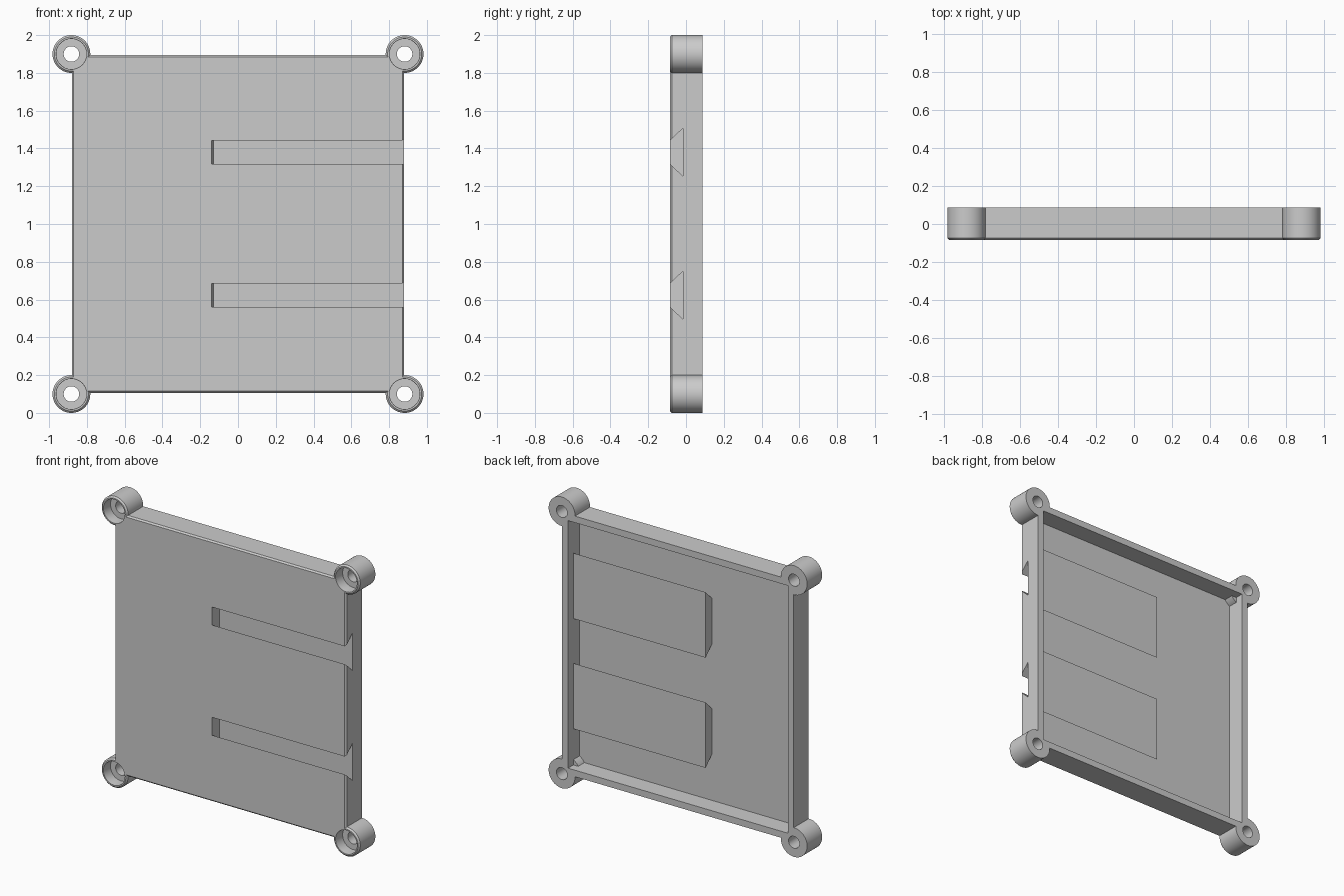
import bpy
import bmesh
from math import cos, sin, tau

if "Cube" in bpy.data.objects:
    bpy.data.objects.remove(bpy.data.objects["Cube"])

grey = bpy.data.materials.new("plain grey")
grey.use_nodes = True
grey.diffuse_color = (0.6, 0.6, 0.6, 1)
grey.node_tree.nodes["Principled BSDF"].inputs["Base Color"].default_value = (0.6, 0.6, 0.6, 1)


def loft(name, rings):
    """Closed solid through a list of equal-length rings of points."""
    bm = bmesh.new()
    loops = [[bm.verts.new(p) for p in ring] for ring in rings]
    for a, b in zip(loops, loops[1:]):
        for i in range(len(a)):
            j = (i + 1) % len(a)
            bm.faces.new((a[i], a[j], b[j], b[i]))
    bm.faces.new(loops[0])
    bm.faces.new(loops[-1])
    bmesh.ops.recalc_face_normals(bm, faces=bm.faces)
    mesh = bpy.data.meshes.new(name)
    bm.to_mesh(mesh)
    bm.free()
    mesh.materials.append(grey)
    obj = bpy.data.objects.new(name, mesh)
    bpy.context.collection.objects.link(obj)
    return obj


def rect(hx, hz, y):
    return [(sx * hx, y, 1 + sz * hz) for sx, sz in ((-1, -1), (1, -1), (1, 1), (-1, 1))]


def lathe(name, profile, x, z, sides=64):
    """Turned part along y from (radius, y) pairs."""
    return loft(name, [[(x + r * cos(tau * i / sides), y, z + r * sin(tau * i / sides))
                        for i in range(sides)] for r, y in profile])


def dovetail(name, z, x_end, front, back):
    """Tapered bar running along x; front and back are (y, half height, start x)."""
    (y0, h0, x0), (y1, h1, x1) = front, back
    section = ((x0, y0, z - h0), (x0, y0, z + h0), (x1, y1, z + h1), (x1, y1, z - h1))
    return loft(name, [section, [(x_end, y, zz) for _, y, zz in section]])


def combine(target, tool, operation):
    mod = target.modifiers.new(operation.title(), 'BOOLEAN')
    mod.operation, mod.object, mod.solver = operation, tool, 'EXACT'
    bpy.context.view_layer.objects.active = target
    bpy.ops.object.modifier_apply(modifier=mod.name)
    bpy.data.objects.remove(tool)


FRONT, BACK = -0.085, 0.088
corners = [(sx * 0.882, 1 + sz * 0.9) for sx in (-1, 1) for sz in (-1, 1)]
slot_heights = (0.623, 1.38)

# Tray with a chamfered front edge
tray = loft("mounting_tray", [rect(0.87, 0.885, FRONT), rect(0.88, 0.895, FRONT + 0.01),
                              rect(0.88, 0.895, BACK)])

# Round corner bosses
for x, z in corners:
    combine(tray, lathe("boss", [(0.09, FRONT), (0.1, FRONT + 0.01), (0.1, BACK)], x, z), 'UNION')

# Open back
combine(tray, loft("cavity", [rect(0.835, 0.85, -0.037), rect(0.835, 0.85, 0.2)]), 'DIFFERENCE')

# Material around the screw recesses inside the tray
for x, z in corners:
    combine(tray, lathe("recess_shell", [(0.098, -0.06), (0.098, 0.03)], x, z), 'UNION')

# Raised pads behind the slots
for z in slot_heights:
    combine(tray, dovetail("pad", z, 0.86, (-0.05, 0.145, -0.17), (0.03, 0.225, -0.17)), 'UNION')

# Dovetail slots open on the left edge
for z in slot_heights:
    combine(tray, dovetail("slot", z, 1.0, (-0.095, 0.052, -0.141), (-0.015, 0.128, -0.13)), 'DIFFERENCE')

# Screw recesses and through holes
for x, z in corners:
    combine(tray, lathe("recess", [(0.088, -0.12), (0.08, FRONT + 0.006), (0.08, -0.01)], x, z), 'DIFFERENCE')
    combine(tray, lathe("hole", [(0.041, -0.05), (0.041, 0.2)], x, z), 'DIFFERENCE')

# Smooth the round surfaces only
bpy.ops.object.select_all(action='DESELECT')
tray.select_set(True)
bpy.context.view_layer.objects.active = tray
bpy.ops.object.shade_smooth_by_angle(angle=0.5)
